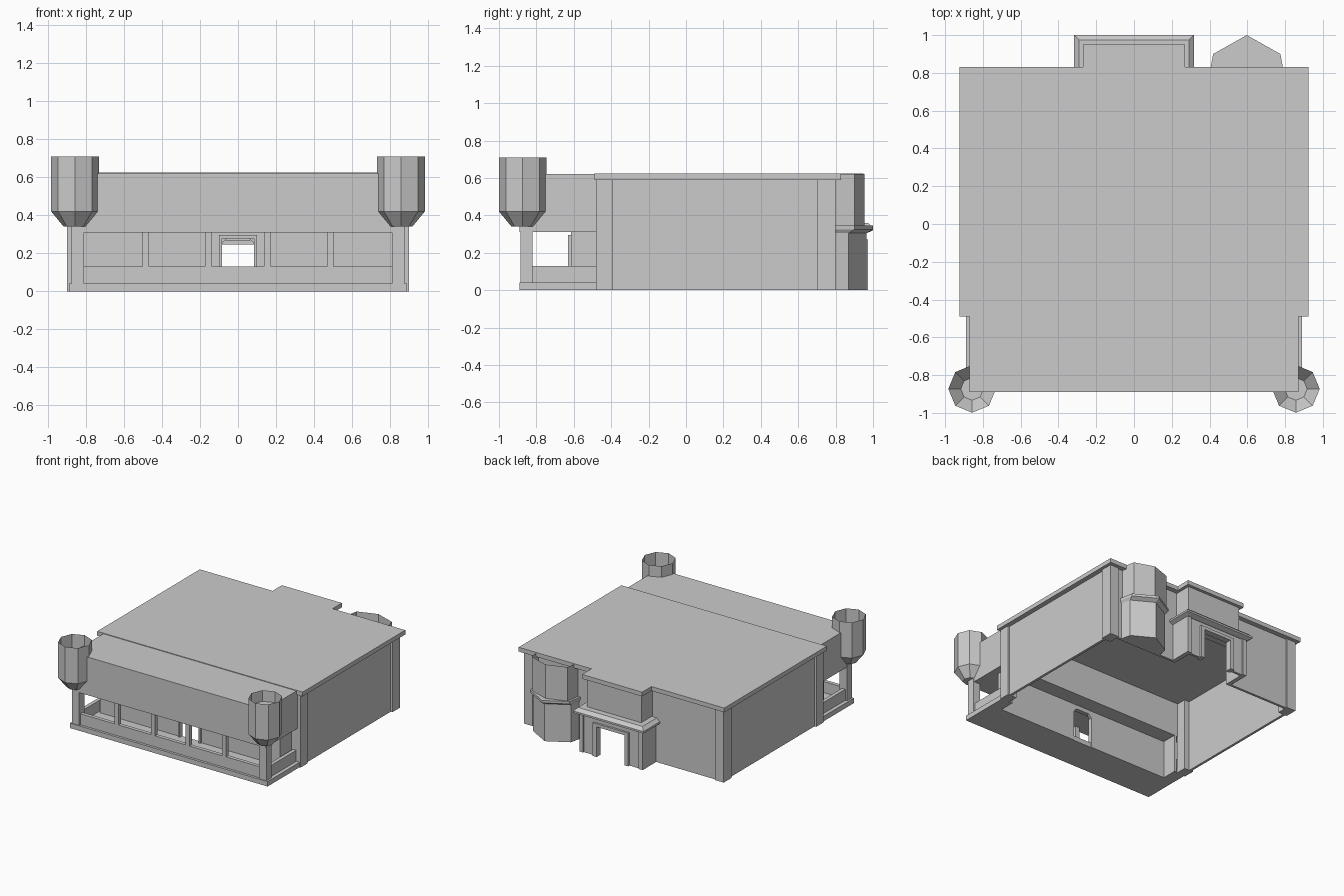
import bpy, bmesh, math

old = bpy.data.objects.get("Cube")
if old:
    bpy.data.objects.remove(old)

stone = bpy.data.materials.new("light_grey_stone")
stone.use_nodes = True
grey = (0.6, 0.6, 0.6, 1)
stone.diffuse_color = grey
stone.node_tree.nodes["Principled BSDF"].inputs["Base Color"].default_value = grey


def finish(name, bm, recalc=True):
    if recalc:
        bmesh.ops.recalc_face_normals(bm, faces=bm.faces[:])
    mesh = bpy.data.meshes.new(name)
    bm.to_mesh(mesh)
    bm.free()
    mesh.materials.append(stone)
    obj = bpy.data.objects.new(name, mesh)
    bpy.context.collection.objects.link(obj)
    return obj


def loft(name, rings, bottom=True, top=True):
    """Skin a stack of equal-length rings of points."""
    bm = bmesh.new()
    loops = [[bm.verts.new(p) for p in ring] for ring in rings]
    n = len(loops[0])
    for a, b in zip(loops, loops[1:]):
        for i in range(n):
            j = (i + 1) % n
            bm.faces.new((a[i], a[j], b[j], b[i]))
    if bottom:
        bm.faces.new(loops[0][::-1])
    if top:
        bm.faces.new(loops[-1])
    return finish(name, bm, bottom and top)


def slab(name, outline, z0, z1):
    return loft(name, [[(x, y, z) for x, y in outline] for z in (z0, z1)])


def box(name, x0, x1, y0, y1, z0, z1):
    return slab(name, [(x0, y0), (x1, y0), (x1, y1), (x0, y1)], z0, z1)


def pair(name, x0, x1, *rest):
    """The same box on both sides."""
    box("left_" + name, x0, x1, *rest)
    box("right_" + name, -x1, -x0, *rest)


# Main hall: thin walls, open underneath
pair("side_wall", 0.865, 0.885, -0.48, 0.79, 0, 0.59)
pair("back_wall", 0.25, 0.885, 0.77, 0.79, 0, 0.59)
pair("front_corner_pillar", 0.82, 0.9, -0.48, -0.39, 0, 0.59)
pair("back_corner_pillar", 0.82, 0.9, 0.7, 0.8, 0, 0.59)

# Roof with a step for the rear bay
half = [(0.925, -0.49), (0.925, 0.83), (0.27, 0.83), (0.27, 0.95)]
slab("roof", half + [(-x, y) for x, y in reversed(half)], 0.59, 0.625)

# Front upper storey over the veranda
box("front_upper_storey", -0.87, 0.87, -0.89, -0.47, 0.31, 0.62)

# Veranda floor, posts and low rails
box("veranda_floor", -0.89, 0.89, -0.89, -0.6, 0, 0.04)
pair("veranda_side_floor", 0.81, 0.89, -0.6, -0.48, 0, 0.04)
pair("veranda_corner_post", 0.81, 0.875, -0.885, -0.82, 0.04, 0.34)
box("veranda_front_rail", -0.81, 0.81, -0.87, -0.84, 0.04, 0.13)
pair("veranda_side_rail", 0.83, 0.86, -0.82, -0.48, 0.04, 0.13)
for name, x in (("inner_post", 0.155), ("outer_post", 0.485)):
    pair(name, x - 0.018, x + 0.018, -0.87, -0.84, 0.13, 0.31)

# Recessed lower wall with a chamfered doorway
pair("recessed_wall", 0.085, 0.81, -0.615, -0.595, 0, 0.31)
pair("recessed_side_wall", 0.79, 0.81, -0.615, -0.47, 0, 0.31)
box("door_lintel", -0.085, 0.085, -0.615, -0.595, 0.278, 0.31)
for side, s in (("left", 1), ("right", -1)):
    chamfer = [(0.085 * s, 0.25), (0.085 * s, 0.278), (0.06 * s, 0.278)]
    loft(side + "_door_chamfer", [[(x, y, z) for x, z in chamfer] for y in (-0.615, -0.595)])
pair("door_jamb", 0.085, 0.1, -0.63, -0.595, 0.04, 0.295)
box("door_head", -0.1, 0.1, -0.63, -0.615, 0.278, 0.295)


# Corner turrets: open octagonal cups with tapered feet
def octagon(cx, cy, r, z):
    return [(cx + r * math.cos(k * math.pi / 4), cy + r * math.sin(k * math.pi / 4), z)
            for k in range(8)]


for side, s in (("left", 1), ("right", -1)):
    cx, cy = 0.857 * s, -0.873
    loft(side + "_turret", [octagon(cx, cy, 0.06, 0.34), octagon(cx, cy, 0.126, 0.42),
                            octagon(cx, cy, 0.126, 0.71)], top=False)


# Rear tower: faceted body, ledge and open upper part
def facets(w, m, ym, apex, z):
    right = [(0.597 + w, 0.78, z), (0.597 + m, ym, z), (0.597, apex, z)]
    return right + [(0.597 - m, ym, z), (0.597 - w, 0.78, z)]


loft("tower_lower", [facets(0.19, 0.17, 0.87, 0.965, z) for z in (0, 0.315)])
loft("tower_ledge", [facets(0.19, 0.17, 0.87, 0.965, 0.305), facets(0.2, 0.178, 0.9, 1.0, 0.325),
                     facets(0.2, 0.178, 0.9, 1.0, 0.345)])
loft("tower_upper", [facets(0.18, 0.16, 0.9, 0.955, z) for z in (0.345, 0.62)],
     bottom=False, top=False)

# Rear porch: lower walls around an open doorway
pair("porch_side_wall", 0.25, 0.285, 0.77, 0.965, 0, 0.31)
pair("porch_back_wall", 0.125, 0.25, 0.935, 0.955, 0, 0.31)
box("porch_lintel", -0.125, 0.125, 0.935, 0.955, 0.245, 0.31)
pair("porch_door_jamb", 0.125, 0.16, 0.92, 0.972, 0, 0.27)
box("porch_door_head", -0.125, 0.125, 0.92, 0.972, 0.245, 0.27)


# Porch cornice with sloped top, then the upper bay
def porch_ring(w, y, z):
    return [(w, 0.79, z), (w, y, z), (-w, y, z), (-w, 0.79, z)]


loft("porch_cornice", [porch_ring(0.285, 0.965, 0.305), porch_ring(0.317, 1.0, 0.32),
                       porch_ring(0.317, 1.0, 0.335), porch_ring(0.29, 0.973, 0.36)])
pair("bay_side_wall", 0.22, 0.245, 0.77, 0.925, 0.35, 0.59)
box("bay_back_wall", -0.245, 0.245, 0.905, 0.925, 0.35, 0.59)
